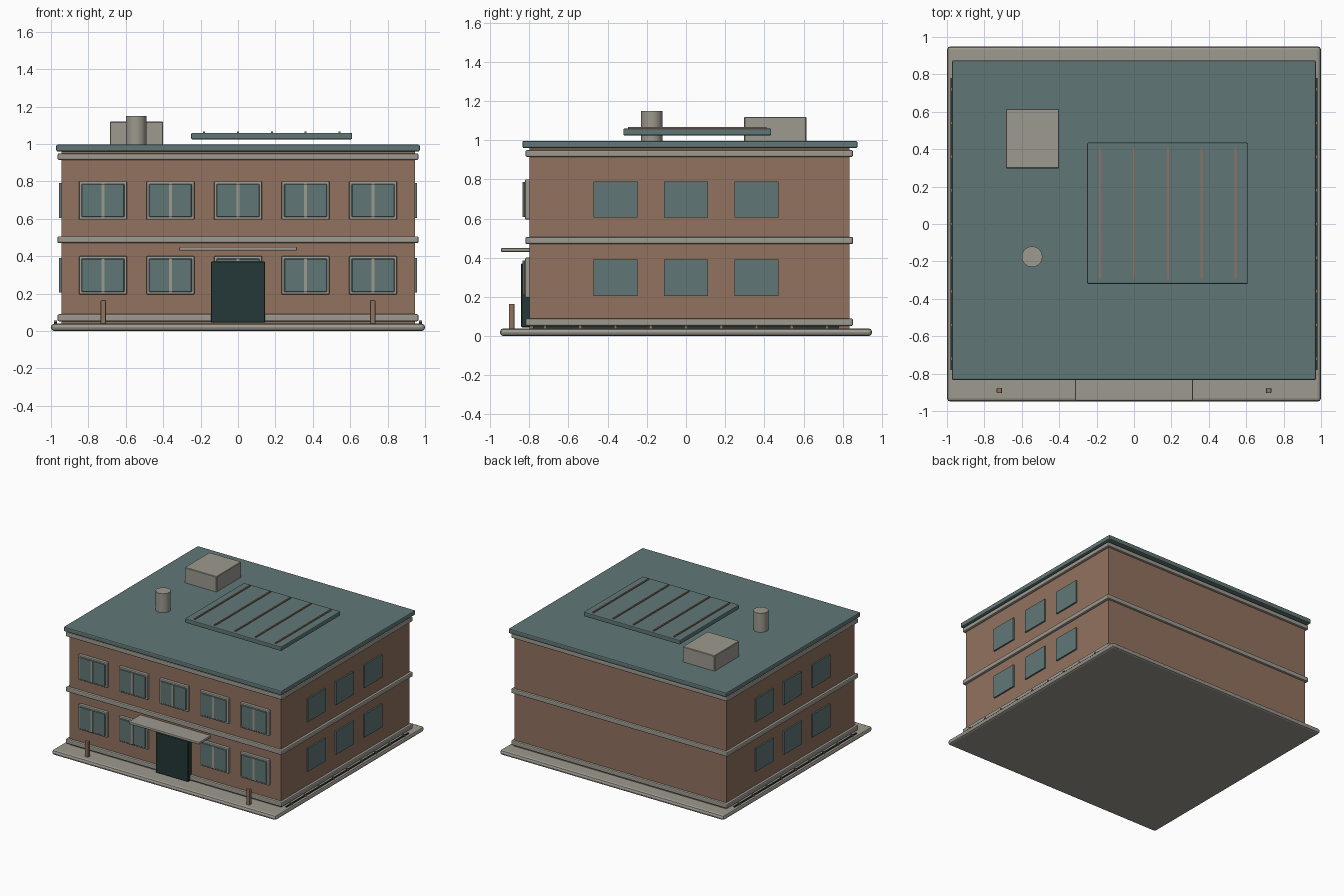
import bpy
import bmesh
from mathutils import Vector

cube = bpy.data.objects.get("Cube")
if cube:
    bpy.data.objects.remove(cube, do_unlink=True)


def material(name, rgb):
    m = bpy.data.materials.new(name)
    m.use_nodes = True
    m.diffuse_color = (*rgb, 1)
    m.node_tree.nodes["Principled BSDF"].inputs["Base Color"].default_value = (*rgb, 1)
    return m


BRICK = material("brown brick", (0.285, 0.168, 0.112))
STONE = material("pale stone", (0.335, 0.32, 0.275))
TEAL = material("muted teal", (0.118, 0.185, 0.182))
DARK = material("dark teal", (0.018, 0.038, 0.038))


def finish(name, bm, mat, bevel=0, segments=2):
    me = bpy.data.meshes.new(name)
    bm.to_mesh(me)
    bm.free()
    me.materials.append(mat)
    ob = bpy.data.objects.new(name, me)
    bpy.context.collection.objects.link(ob)
    if bevel:
        mod = ob.modifiers.new("soft edges", "BEVEL")
        mod.width = bevel
        mod.segments = segments
    return ob


def box(name, x, y, z, mat, bevel=0, segments=2):
    """Box from (low, high) pairs on each axis."""
    bm = bmesh.new()
    bmesh.ops.create_cube(bm, size=1)
    lo, hi = Vector((x[0], y[0], z[0])), Vector((x[1], y[1], z[1]))
    for v in bm.verts:
        v.co = (lo + hi) / 2 + v.co * (hi - lo)
    return finish(name, bm, mat, bevel, segments)


def span(centre, width):
    return (centre - width / 2, centre + width / 2)


# Ground slab and brick body
box("ground_slab", (-1, 1), (-0.95, 0.95), (0, 0.04), STONE, 0.018)
box("brick_walls", (-0.945, 0.945), (-0.80, 0.835), (0.035, 0.965), BRICK)

# Stone bands around the body
for name, z in (("plinth_band", (0.052, 0.09)),
                ("middle_band", (0.47, 0.507)),
                ("cornice_band", (0.915, 0.95))):
    box(name, (-0.965, 0.965), (-0.82, 0.853), z, STONE, 0.008)

# Flat roof
box("roof", (-0.972, 0.972), (-0.835, 0.875), (0.96, 0.997), TEAL, 0.008)

for floor, zc in (("lower", 0.298), ("upper", 0.698)):
    # Front windows: stone surround, glass and mullion
    for i in range(5):
        x = (i - 2) * 0.361
        tag = f"{floor}_front_{i + 1}"
        box(f"{tag}_window_frame", span(x, 0.257), (-0.822, -0.79), span(zc, 0.205), STONE, 0.006)
        box(f"{tag}_window_glass", span(x, 0.228), (-0.83, -0.80), span(zc, 0.178), TEAL, 0.003, 1)
        box(f"{tag}_window_mullion", span(x, 0.016), (-0.835, -0.81), span(zc, 0.178), STONE)
    # Side windows
    for side, s in (("left", 1), ("right", -1)):
        for i in range(3):
            box(f"{floor}_{side}_window_{i + 1}", span(s * 0.947, 0.02),
                span((i - 1) * 0.36, 0.225), span(zc, 0.185), TEAL)

# Entrance
box("front_door", (-0.145, 0.145), (-0.842, -0.79), (0.045, 0.372), DARK, 0.004, 1)
box("door_canopy", (-0.315, 0.315), (-0.945, -0.79), (0.43, 0.45), STONE, 0.006)

for side, s in (("left", 1), ("right", -1)):
    # Bollards beside the entrance
    box(f"{side}_bollard", span(s * 0.72, 0.028), span(-0.89, 0.028), (0.035, 0.165), BRICK, 0.004)
    # Low kerb rail with pegs along each side
    box(f"{side}_kerb_rail", span(s * 0.975, 0.012), (-0.78, 0.78), (0.035, 0.048), DARK)
    for i in range(9):
        box(f"{side}_kerb_peg_{i + 1}", span(s * 0.977, 0.016),
            span((i - 4) * 0.18, 0.012), (0.035, 0.056), BRICK)

# Raised roof panel with ribs
box("roof_panel", (-0.25, 0.61), (-0.32, 0.435), (1.025, 1.06), TEAL, 0.006)
for i in range(5):
    box(f"roof_panel_rib_{i + 1}", span((i - 1) * 0.181, 0.011), (-0.295, 0.41), (1.045, 1.068), BRICK)

# Roof equipment
box("roof_unit", (-0.685, -0.40), (0.297, 0.615), (0.99, 1.12), STONE, 0.004, 1)
bm = bmesh.new()
bmesh.ops.create_cone(bm, cap_ends=True, segments=32, radius1=0.055, radius2=0.055, depth=0.16)
bmesh.ops.translate(bm, verts=bm.verts, vec=(-0.545, -0.175, 1.07))
vent = finish("roof_vent", bm, STONE)
bpy.ops.object.select_all(action="DESELECT")
vent.select_set(True)
bpy.context.view_layer.objects.active = vent
bpy.ops.object.shade_smooth_by_angle()
